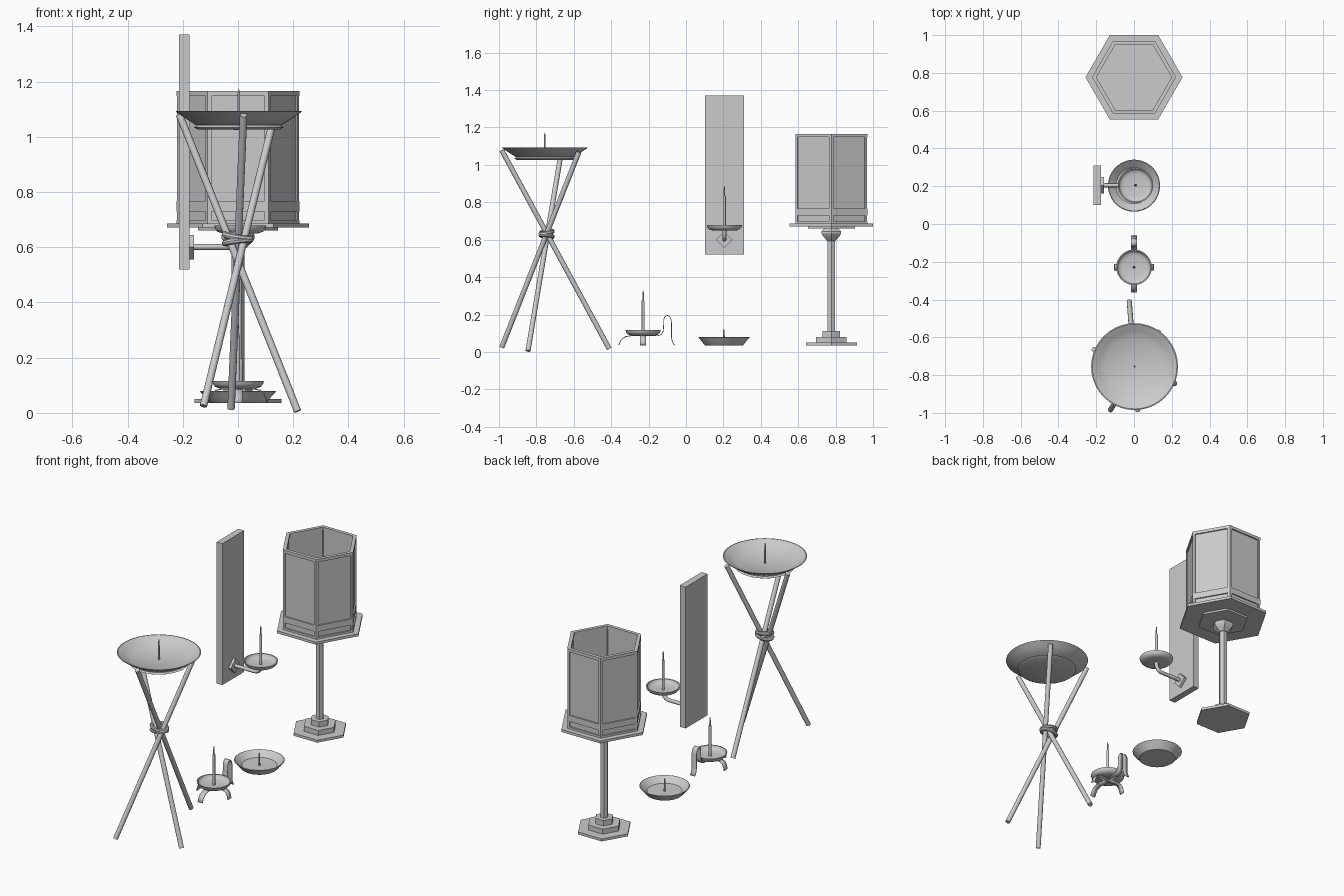
import bpy, bmesh, math
from mathutils import Vector, Matrix

if "Cube" in bpy.data.objects:
    bpy.data.objects.remove(bpy.data.objects["Cube"])


def finish(name, bm, smooth=False):
    bmesh.ops.remove_doubles(bm, verts=bm.verts, dist=1e-5)
    bmesh.ops.recalc_face_normals(bm, faces=bm.faces)
    me = bpy.data.meshes.new(name)
    bm.to_mesh(me)
    bm.free()
    ob = bpy.data.objects.new(name, me)
    bpy.context.collection.objects.link(ob)
    if smooth:
        bpy.ops.object.select_all(action='DESELECT')
        ob.select_set(True)
        bpy.context.view_layer.objects.active = ob
        bpy.ops.object.shade_smooth_by_angle(angle=math.radians(35))
    return ob


def lathe(name, profile, loc, n=32, closed=False, smooth=True):
    """Revolve (radius, z) points; closed joins last point to the first."""
    bm = bmesh.new()
    rings = [[bm.verts.new((loc[0] + r * math.cos(2 * math.pi * i / n),
                            loc[1] + r * math.sin(2 * math.pi * i / n), loc[2] + z))
              for i in range(n)] if r > 0 else [bm.verts.new((loc[0], loc[1], loc[2] + z))]
             for r, z in profile]
    pairs = list(zip(rings, rings[1:]))
    if closed:
        pairs.append((rings[-1], rings[0]))
    for a, b in pairs:
        for i in range(n):
            j = (i + 1) % n
            if len(a) == 1 and len(b) == 1:
                continue
            if len(a) == 1:
                bm.faces.new((a[0], b[i], b[j]))
            elif len(b) == 1:
                bm.faces.new((a[i], a[j], b[0]))
            else:
                bm.faces.new((a[i], a[j], b[j], b[i]))
    return finish(name, bm, smooth)


def box(name, lo, hi, rot=None):
    lo, hi = Vector(lo), Vector(hi)
    bm = bmesh.new()
    bmesh.ops.create_cube(bm, size=1)
    m = Matrix.Translation((lo + hi) / 2) @ (rot or Matrix()) @ Matrix.Diagonal((*(hi - lo), 1))
    bmesh.ops.transform(bm, matrix=m, verts=bm.verts)
    return finish(name, bm)


def pole(name, a, b, r, n=12):
    a, b = Vector(a), Vector(b)
    bm = bmesh.new()
    m = Matrix.Translation((a + b) / 2) @ (b - a).to_track_quat('Z', 'Y').to_matrix().to_4x4()
    bmesh.ops.create_cone(bm, cap_ends=True, segments=n, radius1=r, radius2=r,
                          depth=(b - a).length, matrix=m)
    return finish(name, bm, True)


def strap(name, pts, origin, angle, width=0.032, thick=0.004):
    """Flat metal band following (outward, z) points, turned about z."""
    rot = Matrix.Translation(origin) @ Matrix.Rotation(angle, 4, 'Z')
    bm = bmesh.new()
    rows = [[bm.verts.new(rot @ Vector((d, s * width / 2, z))) for s in (-1, 1)] for d, z in pts]
    for a, b in zip(rows, rows[1:]):
        bm.faces.new((a[0], a[1], b[1], b[0]))
    ob = finish(name, bm, True)
    mod = ob.modifiers.new("thickness", 'SOLIDIFY')
    mod.thickness, mod.offset = thick, 0
    return ob


def needle_rod(name, loc, z0, z1, tip):
    # candle rod with a narrow needle on top
    lathe(name, [(0, z0), (.008, z0), (.008, z1), (.005, z1), (.003, tip - .01), (0, tip)], loc, 12)


def cup(name, loc, z):
    # shallow rounded drip pan
    lathe(name, [(0, z), (.065, z), (.082, z + .006), (.091, z + .016), (.094, z + .028),
                 (.088, z + .028), (.084, z + .016), (.076, z + .01), (.062, z + .006), (0, z + .006)], loc)


# ---- Tripod stand with large dish
T = (0.003, -0.755, 0)
lathe("tripod_dish", [(0, 1.042), (.155, 1.042), (.2, 1.071), (.23, 1.092), (.224, 1.093),
                      (.19, 1.075), (.15, 1.052), (0, 1.048)], T, 40)
lathe("tripod_dish_foot", [(0, 1.027), (.15, 1.027), (.163, 1.034), (.15, 1.042), (0, 1.042)], T, 40)
lathe("tripod_dish_pin", [(0, 1.025), (.02, 1.025), (.02, 1.028), (.005, 1.03), (.004, 1.16), (0, 1.175)], T, 10)
for i, (a, b) in enumerate([((-.025, -.41, .016), (.02, -.985, 1.078)),
                            ((-.125, -.985, .025), (.13, -.572, 1.07)),
                            ((.216, -.845, .006), (-.212, -.665, 1.08))]):
    pole(f"tripod_leg_{i + 1}", a, b, .0135)
for i, (dz, tilt) in enumerate([(.012, .14), (-.008, -.12)]):
    k = [(math.cos(t * math.pi / 4) * .011 + .046, math.sin(t * math.pi / 4) * .011) for t in range(8)]
    rope = lathe(f"tripod_binding_{i + 1}", k, (0, 0, 0), 28, True)
    rope.location = (-.001, -.745, .628 + dz)
    rope.rotation_euler = (tilt, tilt, 0)
    rope.scale = (1.02, .76, 1)

# ---- Chamber candlestick on strap feet
C = (0, -.229, 0)
cup("candlestick_pan", C, .088)
needle_rod("candlestick_rod", C, .09, .275, .33)
arc = [(0, .086), (.06, .086), (.08, .082), (.093, .072), (.1, .055), (.104, .036)]
front = [(0, .086), (.07, .086), (.093, .082), (.11, .073), (.122, .057), (.131, .036)]
loop = [(0, .086), (.08, .087), (.096, .092), (.106, .107), (.109, .13), (.11, .17), (.115, .188),
        (.125, .196), (.137, .193), (.147, .18), (.151, .16), (.151, .08), (.155, .057), (.167, .036)]
strap("candlestick_right_foot", arc, C, 0)
strap("candlestick_left_foot", arc, C, math.pi)
strap("candlestick_front_foot", front, C, -math.pi / 2)
strap("candlestick_handle", loop, C, math.pi / 2)

# ---- Small floor dish
D = (0, .203, 0)
lathe("small_dish", [(0, .035), (.1, .035), (.106, .04), (.12, .058), (.138, .078), (.134, .08),
                     (.112, .062), (.096, .048), (0, .045)], D, 36)
lathe("small_dish_pin", [(0, .044), (.005, .044), (.004, .115), (0, .125)], D, 10)

# ---- Wall sconce
S = (.008, .205, 0)
box("sconce_board", (-.214, .101, .52), (-.175, .309, 1.37))
box("sconce_mount", (-.175, .174, .569), (-.16, .236, .631), Matrix.Rotation(math.pi / 4, 4, 'X'))
cu = bpy.data.curves.new("sconce_arm", 'CURVE')
cu.dimensions = '3D'
cu.bevel_depth, cu.bevel_resolution, cu.use_fill_caps = .011, 2, True
path = [(-.165, .601)] + [(-.032 + .04 * math.sin(t * math.pi / 10), .641 - .04 * math.cos(t * math.pi / 10))
                          for t in range(6)] + [(.008, .654)]
sp = cu.splines.new('POLY')
sp.points.add(len(path) - 1)
for p, (x, z) in zip(sp.points, path):
    p.co = (x, S[1], z, 1)
bpy.context.collection.objects.link(bpy.data.objects.new("sconce_arm", cu))
cup("sconce_pan", S, .65)
needle_rod("sconce_rod", S, .652, .833, .888)

# ---- Hexagonal lantern on a stem
L = (0, .777, 0)


def hexa(name, prof, closed=False):
    lathe(name, prof, L, 6, closed, False)


def ring(name, ro, ri, z0, z1):
    hexa(name, [(ro, z0), (ro, z1), (ri, z1), (ri, z0)], True)


hexa("lantern_base", [(0, .035), (.157, .035), (.157, .05), (.095, .05), (.095, .08),
                      (.053, .08), (.053, .112), (0, .112)])
hexa("lantern_stem", [(0, .11), (.023, .11), (.023, .6), (0, .6)])
hexa("lantern_knob", [(0, .594), (.026, .594), (.05, .618), (.06, .632), (.06, .645), (.042, .662), (0, .662)])
hexa("lantern_lower_plate", [(0, .66), (.145, .66), (.145, .672), (0, .672)])
hexa("lantern_platform", [(0, .671), (.257, .671), (.257, .686), (0, .686)])
ring("lantern_panels", .213, .205, .686, 1.16)
ring("lantern_top_rail", .222, .199, 1.148, 1.166)
ring("lantern_middle_rail", .222, .199, .73, .767)
ring("lantern_bottom_rail", .222, .199, .686, .698)
for i in range(6):
    # corner post with a kite section
    corner = [Vector((math.cos(k * math.pi / 3), math.sin(k * math.pi / 3), 0)) for k in (i - 1, i, i + 1)]
    o = corner[1] * .2215
    sect = [o, o + (corner[2] - corner[1]) * .014, corner[1] * .199, o + (corner[0] - corner[1]) * .014]
    bm = bmesh.new()
    f = bm.faces.new([bm.verts.new(p + Vector((L[0], L[1], .686))) for p in sect])
    g = bmesh.ops.extrude_face_region(bm, geom=[f])["geom"]
    bmesh.ops.translate(bm, vec=(0, 0, .479), verts=[v for v in g if isinstance(v, bmesh.types.BMVert)])
    bm.faces.new(list(f.verts)) if not f.is_valid else None
    finish(f"lantern_post_{i + 1}", bm)
